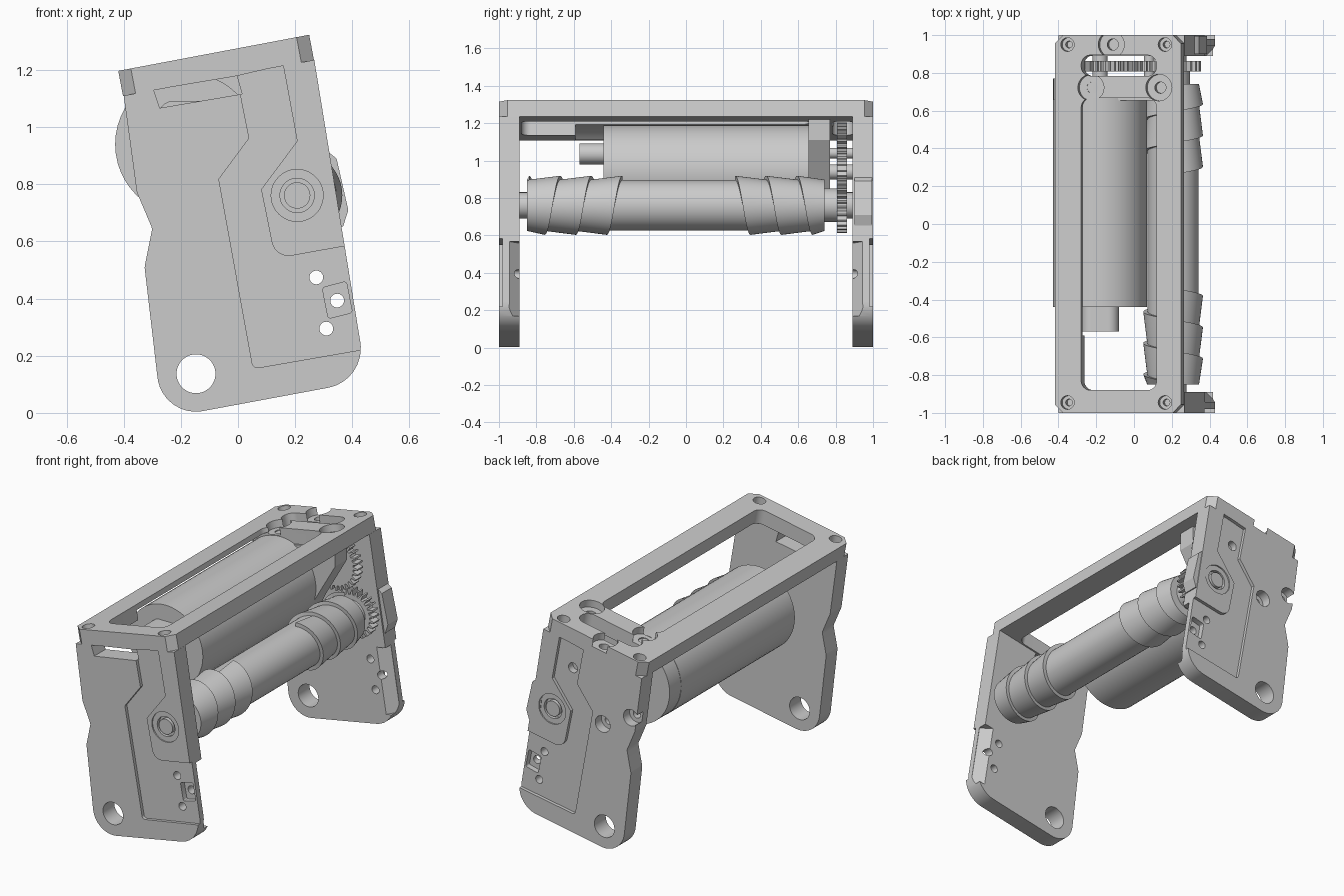
import bpy, bmesh
from math import sin, cos, tan, pi, radians
from mathutils import Matrix, Vector

cube = bpy.data.objects.get("Cube")
if cube:
    bpy.data.objects.remove(cube)

grey = bpy.data.materials.new("light grey")
grey.use_nodes = True
COLOUR = (0.6, 0.6, 0.6, 1)
grey.diffuse_color = COLOUR
grey.node_tree.nodes["Principled BSDF"].inputs["Base Color"].default_value = COLOUR

TILT = radians(10.7)
ROLLER = (0.207, 0.761)
IDLER = (0.08, 1.04)
MOTOR = (-0.18, 0.94)


def finish(name, bm):
    bmesh.ops.recalc_face_normals(bm, faces=bm.faces)
    mesh = bpy.data.meshes.new(name)
    bm.to_mesh(mesh)
    bm.free()
    mesh.materials.append(grey)
    ob = bpy.data.objects.new(name, mesh)
    bpy.context.collection.objects.link(ob)
    return ob


def prism(name, pts, a, b, along="y"):
    """Extrude a 2D profile from a to b along y (profile in xz) or z (in xy)."""
    bm = bmesh.new()
    put = (lambda u, v, w: (u, w, v)) if along == "y" else (lambda u, v, w: (u, v, w))
    rings = [[bm.verts.new(put(u, v, w)) for u, v in pts] for w in (a, b)]
    for ring in rings:
        bm.faces.new(ring)
    n = len(pts)
    for i in range(n):
        j = (i + 1) % n
        bm.faces.new((rings[0][i], rings[0][j], rings[1][j], rings[1][i]))
    return finish(name, bm)


def circle(c, r, n=48):
    return [(c[0] + r * cos(2 * pi * i / n), c[1] + r * sin(2 * pi * i / n)) for i in range(n)]


def rod(name, c, r, a, b, along="y"):
    return prism(name, circle(c, r), a, b, along)


def rounded(corners, steps=10):
    """Profile from (x, y, fillet radius) corners."""
    out = []
    for i, (x, y, r) in enumerate(corners):
        p = Vector((x, y))
        if not r:
            out.append((x, y))
            continue
        d1 = (Vector(corners[i - 1][:2]) - p).normalized()
        d2 = (Vector(corners[(i + 1) % len(corners)][:2]) - p).normalized()
        half = d1.angle(d2) / 2
        centre = p + (d1 + d2).normalized() * r / sin(half)
        start = p + d1 * r / tan(half) - centre
        end = p + d2 * r / tan(half) - centre
        for k in range(steps + 1):
            v = start.lerp(end, k / steps).normalized() * r
            out.append(tuple(centre + v))
    return out


def slot(x0, y0, x1, y1, r):
    return rounded([(x0, y0, r), (x1, y0, r), (x1, y1, r), (x0, y1, r)])


def cut(ob, cutters):
    for c in cutters:
        c.hide_render = True
        mod = ob.modifiers.new("cut", "BOOLEAN")
        mod.operation, mod.solver, mod.object = "DIFFERENCE", "EXACT", c
        bpy.context.view_layer.objects.active = ob
        bpy.ops.object.modifier_apply(modifier=mod.name)
        bpy.data.objects.remove(c)


# Side plates
outline = rounded([(-0.40, 1.11, 0), (-0.354, 0.772, 0.03), (-0.30, 0.645, 0.03),
                   (-0.327, 0.51, 0.05), (-0.265, -0.02, 0.135), (0.45, 0.113, 0.14),
                   (0.267, 1.235, 0)])
channel = rounded([(-0.004, 1.179, 0), (0.039, 0.961, 0), (-0.067, 0.818, 0),
                   (0.053, 0.155, 0.02), (0.6, 0.25, 0), (0.6, 0.624, 0),
                   (0.13, 0.54, 0.06), (0.081, 0.782, 0), (0.207, 0.951, 0),
                   (0.158, 1.217, 0)])
window = [(-0.295, 1.13), (-0.274, 1.067), (0.014, 1.116), (-0.004, 1.179)]
square = rounded([(0.295, 0.438, 0.01), (0.379, 0.46, 0.01),
                  (0.4, 0.351, 0.01), (0.316, 0.33, 0.01)], 3)


def side_plate(name, s):
    plate = prism(name, outline, s * 0.89, s)
    cutters = [prism("channel_cut", channel, s * 0.98, s * 1.1),
               prism("square_cut", square, s * 0.945, s * 1.1),
               rod("bearing_seat_cut", ROLLER, 0.091, s * 0.992, s * 1.1),
               rod("bearing_cut", ROLLER, 0.06, s * 0.8, s * 1.1),
               rod("pivot_cut", (-0.147, 0.137), 0.068, s * 0.8, s * 1.1)]
    for c in ((0.274, 0.474), (0.347, 0.393), (0.309, 0.295)):
        cutters.append(rod("pin_cut", c, 0.024, s * 0.8, s * 1.1))
    # Bevel along the lower inside edge
    bevel = prism("bevel_cut", [(-.04, -.04), (.04, -.04), (.04, .04), (-.04, .04)],
                  -0.2, 0.2, "z")
    bevel.matrix_world = (Matrix.Translation((0.405, s * 0.89, 0.37))
                          @ Matrix.Rotation(-radians(9.3), 4, "Y")
                          @ Matrix.Rotation(pi / 4, 4, "Z"))
    bpy.context.view_layer.update()
    cutters.append(bevel)
    if s < 0:
        cutters.append(prism("window_cut", window, -1.1, -0.8))
    else:
        cutters.append(rod("idler_cut", IDLER, 0.03, 0.8, 1.1))
        for c in ((-0.135, 0.76), (-0.326, 0.85)):
            cutters.append(rod("screw_cut", c, 0.05, 0.94, 1.1))
            cutters.append(rod("screw_cut", c, 0.025, 0.8, 1.1))
    cut(plate, cutters)


side_plate("front_side_plate", -1)
side_plate("back_side_plate", 1)
prism("back_plate_tab", [(0.27, 0.93), (0.312, 0.916), (0.345, 0.89), (0.386, 0.71),
                         (0.368, 0.653), (0.3, 0.65)], 0.9, 0.995)

# Top frame, made flat and then tilted
W, C = 0.34, 0.045
frame = prism("top_frame", [(-W + C, -1), (W - C, -1), (W, -1 + C), (W, 1 - C),
                            (W - C, 1), (-W + C, 1), (-W, 1 - C), (-W, -1 + C)],
              -0.09, 0, "z")
cutters = [prism("opening_cut", slot(-0.198, -0.88, 0.208, 0.667, 0.05), -1, 1, "z"),
           prism("gear_slot_cut", slot(-0.198, 0.783, 0.208, 0.894, 0.05), -1, 1, "z")]
holes = [(x, y, 0.036, 0.018) for x in (-0.272, 0.253) for y in (-0.945, 0.95)]
holes += [(-0.036, 0.95, 0.07, 0.03), (-0.146, 0.722, 0.07, 0.03), (0.22, 0.722, 0.07, 0.03)]
for x, y, big, small in holes:
    cutters.append(rod("head_cut", (x, y), big, -0.045, 0.1, "z"))
    cutters.append(rod("shank_cut", (x, y), small, -0.2, 0.1, "z"))
cut(frame, cutters)
frame.matrix_world = Matrix.Translation((-0.085, 0, 1.26)) @ Matrix.Rotation(-TILT, 4, "Y")
bpy.context.view_layer.update()
cut(frame, [rod("motor_clearance_cut", MOTOR, 0.27, -0.59, 0.66)])

# Motor with its rear terminal, mount and output shaft
rod("motor_body", MOTOR, 0.25, -0.44, 0.66)
prism("motor_terminal", slot(-0.28, 0.98, -0.08, 1.092, 0.055), -0.57, -0.44)
rod("motor_face", MOTOR, 0.248, 0.66, 0.77)
prism("motor_mount", [(-0.36, 1.12), (-0.36, 1.0), (0.05, 0.85), (0.2, 1.11),
                      (0.2, 1.22)], 0.655, 0.77)
rod("motor_shaft", MOTOR, 0.04, 0.77, 0.89)


# Gear train
def gear(name, c, r, teeth, phase=0.0):
    pts = []
    for i in range(teeth):
        for f, rad in ((0, r - 0.03), (0.3, r - 0.03), (0.42, r), (0.68, r), (0.9, r - 0.03)):
            a = 2 * pi * (i + f + phase) / teeth
            pts.append((c[0] + rad * cos(a), c[1] + rad * sin(a)))
    prism(name, pts, 0.808, 0.862)


gear("roller_gear", ROLLER, 0.148, 26)
gear("idler_gear", IDLER, 0.165, 30, 0.5)
gear("motor_pinion", MOTOR, 0.115, 20)
rod("idler_pin", IDLER, 0.028, 0.77, 0.94)

# Roller and its shaft
rod("roller", ROLLER, 0.135, -0.85, 0.74)
rod("roller_shaft", ROLLER, 0.046, -0.995, 0.995)
rod("roller_hub", ROLLER, 0.09, 0.74, 0.82)
for s, side in ((-1, "front"), (1, "back")):
    rod(side + "_bearing", ROLLER, 0.07, s * 0.84, s * 0.89)
    rod(side + "_collar", ROLLER, 0.06, s * 0.88, s * 0.97)


# Opposed saw-tooth spirals on the roller
def spiral(name, s, start, limit):
    bm = bmesh.new()
    pitch, turns, n = 0.166, 3, 48
    prev = None
    for i in range(turns * n + 1):
        a = 2 * pi * i / n
        edge = start + pitch * i / n
        ring = []
        for r, off in ((0.12, 0), (0.158, 0), (0.137, pitch), (0.12, pitch)):
            y = min(edge + off, limit)
            ring.append(bm.verts.new((ROLLER[0] + r * sin(a), s * y, ROLLER[1] + r * cos(a))))
        if prev:
            for k in range(4):
                m = (k + 1) % 4
                bm.faces.new((prev[k], prev[m], ring[m], ring[k]))
        else:
            bm.faces.new(ring)
        prev = ring
    bm.faces.new(prev)
    finish(name, bm)


spiral("front_spiral", -1, 0.34, 0.85)
spiral("back_spiral", 1, 0.262, 0.74)

# Smooth the round parts, keep the edges sharp
bpy.ops.object.select_all(action="DESELECT")
for ob in bpy.context.collection.objects:
    if ob.type == "MESH" and grey.name in ob.data.materials:
        ob.select_set(True)
        bpy.context.view_layer.objects.active = ob
bpy.ops.object.shade_smooth_by_angle(angle=radians(25))
